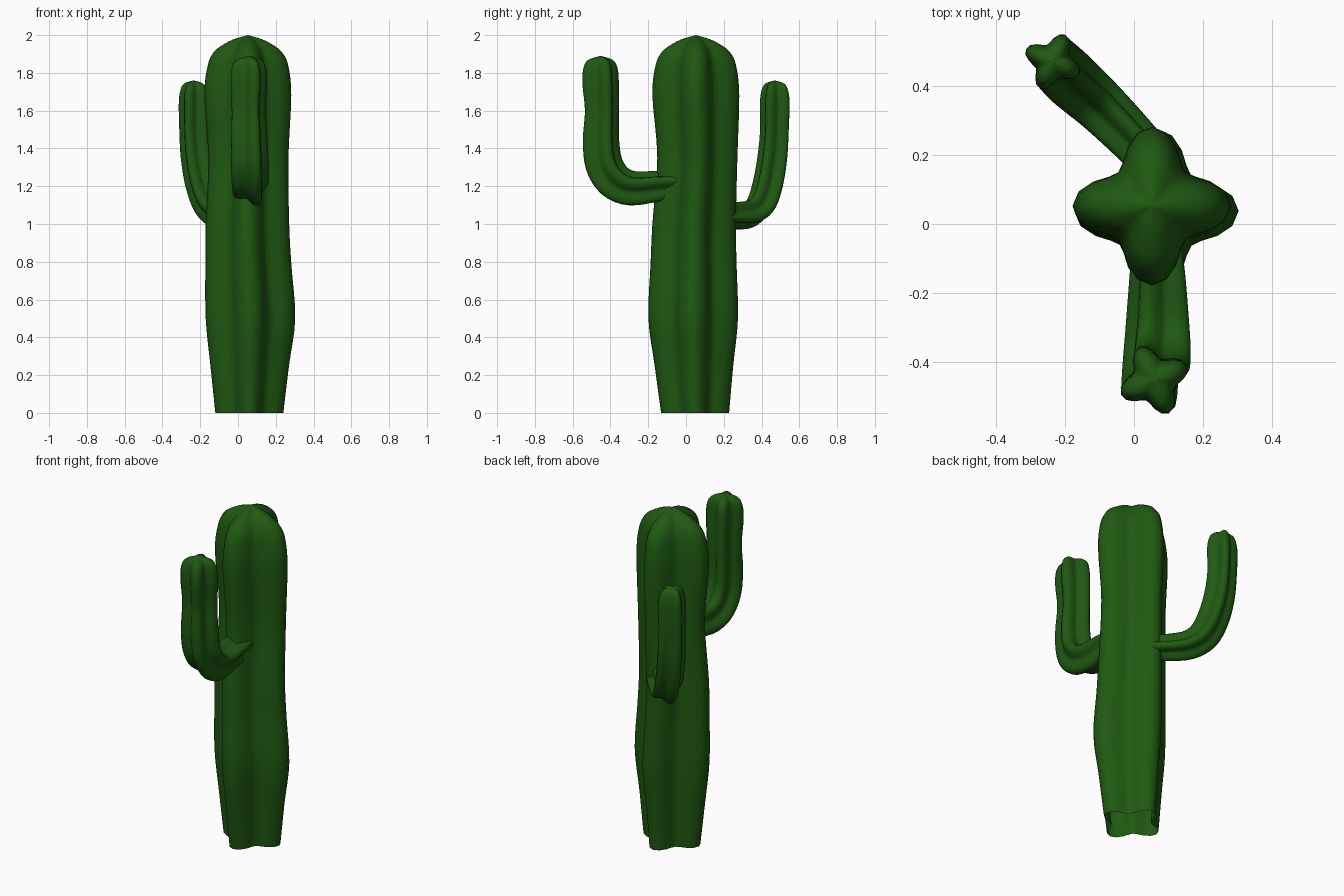
import bpy, bmesh
from math import cos, sin, pi, radians
from mathutils import Vector

if "Cube" in bpy.data.objects:
    bpy.data.objects.remove(bpy.data.objects["Cube"])

green = bpy.data.materials.new("cactus_green")
green.diffuse_color = (0.014, 0.10, 0.006, 1)
green.use_nodes = True
green.node_tree.nodes["Principled BSDF"].inputs["Base Color"].default_value = green.diffuse_color


def spline(keys, steps):
    """Smooth curve through (x, y, z, radius) keys."""
    k = [Vector(p) for p in keys]
    k = [2 * k[0] - k[1]] + k + [k[-1]]
    out = []
    for i in range(1, len(k) - 2):
        a, b, c, d = k[i - 1:i + 3]
        for s in range(steps):
            t = s / steps
            out.append(0.5 * (2 * b + (c - a) * t + (2 * a - 5 * b + 4 * c - d) * t ** 2
                              + (3 * b - a - 3 * c + d) * t ** 3))
    return out + [k[-1]]


def ribbed_stem(name, keys, heading, twist, upright=False, valley=0.6, sides=32, steps=4):
    """Sweep a four-lobed section along a path, closed to a point at the top."""
    pts = spline(keys, steps)
    out = Vector((cos(radians(heading)), sin(radians(heading)), 0))
    side = Vector((0, 0, 1)).cross(out)
    bm = bmesh.new()
    rings = []
    for i, p in enumerate(pts[:-1]):
        tan = (pts[i + 1] - pts[max(i - 1, 0)]).xyz
        tan -= side * tan.dot(side)
        tan = Vector((0, 0, 1)) if upright else tan.normalized()
        u = side.cross(tan)
        ring = []
        for j in range(sides):
            a = 2 * pi * j / sides
            r = p.w * (valley + (1 - valley) * (1 + cos(4 * a)) / 2)
            b = a + radians(twist)
            ring.append(bm.verts.new(p.xyz + (u * cos(b) + side * sin(b)) * r))
        rings.append(ring)
    for lo, hi in zip(rings, rings[1:]):
        for j in range(sides):
            n = (j + 1) % sides
            bm.faces.new((lo[j], lo[n], hi[n], hi[j]))
    tip = bm.verts.new(pts[-1].xyz)
    for j in range(sides):
        bm.faces.new((rings[-1][j], rings[-1][(j + 1) % sides], tip))
    for f in bm.faces:
        f.smooth = True
    mesh = bpy.data.meshes.new(name)
    bm.to_mesh(mesh)
    bm.free()
    mesh.materials.append(green)
    ob = bpy.data.objects.new(name, mesh)
    bpy.context.collection.objects.link(ob)
    return ob


# Trunk, open at the base
ribbed_stem("trunk", [
    (0.06, 0.048, 0, 0.18), (0.062, 0.042, 0.25, 0.208), (0.066, 0.038, 0.5, 0.237),
    (0.055, 0.04, 0.78, 0.228), (0.05, 0.043, 1.0, 0.221), (0.055, 0.06, 1.35, 0.212),
    (0.052, 0.052, 1.68, 0.23), (0.053, 0.052, 1.84, 0.213), (0.052, 0.052, 1.91, 0.18),
    (0.052, 0.052, 1.95, 0.13), (0.052, 0.052, 1.98, 0.07), (0.052, 0.052, 2.0, 0)],
    0, 0, upright=True)

# Front arm
ribbed_stem("front_arm", [
    (0.065, -0.03, 1.21, 0.075), (0.068, -0.15, 1.20, 0.088), (0.068, -0.29, 1.19, 0.10),
    (0.066, -0.38, 1.23, 0.107), (0.063, -0.435, 1.32, 0.108), (0.06, -0.45, 1.45, 0.104),
    (0.057, -0.445, 1.6, 0.098), (0.058, -0.452, 1.75, 0.105), (0.058, -0.453, 1.83, 0.097),
    (0.058, -0.453, 1.87, 0.068), (0.058, -0.453, 1.89, 0)],
    -90, 24)

# Back arm
ribbed_stem("back_arm", [
    (0.06, 0.18, 1.05, 0.07), (-0.02, 0.265, 1.045, 0.076), (-0.1, 0.345, 1.055, 0.082),
    (-0.16, 0.40, 1.11, 0.087), (-0.2, 0.435, 1.22, 0.088), (-0.225, 0.458, 1.36, 0.086),
    (-0.235, 0.468, 1.5, 0.083), (-0.235, 0.47, 1.64, 0.086), (-0.235, 0.47, 1.71, 0.076),
    (-0.235, 0.47, 1.745, 0.052), (-0.235, 0.47, 1.76, 0)],
    137, 18)
